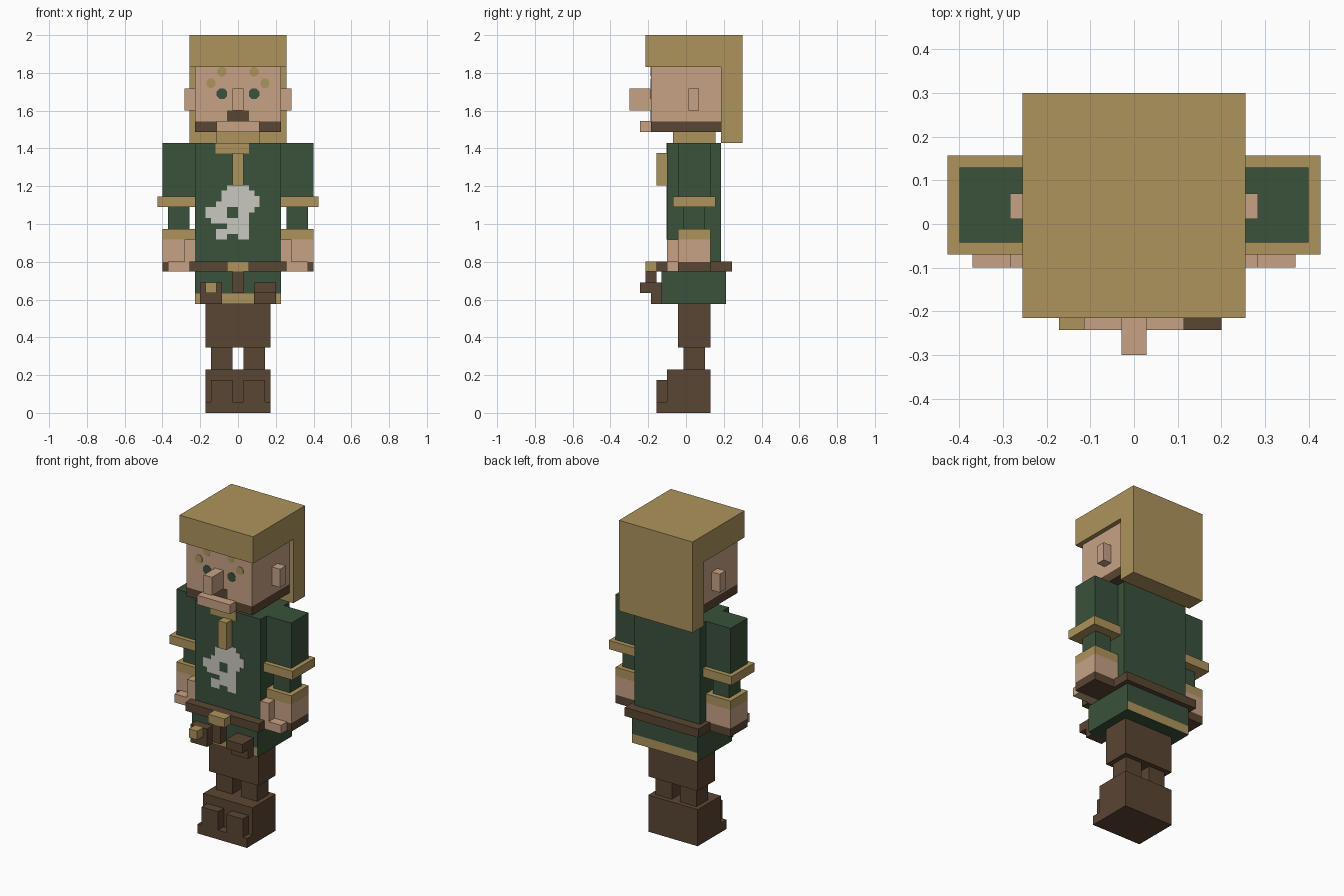
import bpy, bmesh, math
from mathutils import Matrix, Vector

old = bpy.data.objects.get("Cube")
if old:
    bpy.data.objects.remove(old, do_unlink=True)


# Flat colours, given as sRGB and stored linear
def material(name, rgb):
    lin = [((c / 255 + 0.055) / 1.055) ** 2.4 for c in rgb] + [1.0]
    m = bpy.data.materials.new(name)
    m.use_nodes = True
    m.diffuse_color = lin
    bsdf = m.node_tree.nodes["Principled BSDF"]
    bsdf.inputs["Base Color"].default_value = lin
    bsdf.inputs["Roughness"].default_value = 0.9
    return m


GOLD = material("straw gold", (174, 148, 92))
SKIN = material("skin", (199, 162, 133))
GREEN = material("forest green", (58, 82, 59))
BROWN = material("dark brown", (90, 70, 51))
WHITE = material("pale grey", (201, 201, 191))


def finish(name, bm, mats):
    me = bpy.data.meshes.new(name)
    bm.to_mesh(me)
    bm.free()
    for m in mats:
        me.materials.append(m)
    ob = bpy.data.objects.new(name, me)
    bpy.context.scene.collection.objects.link(ob)
    return ob


def add_box(bm, x, y, z):
    size = Vector((x[1] - x[0], y[1] - y[0], z[1] - z[0]))
    mid = Vector((sum(x) / 2, sum(y) / 2, sum(z) / 2))
    bmesh.ops.create_cube(bm, size=1, matrix=Matrix.Translation(mid) @ Matrix.Diagonal(size).to_4x4())


# Box between ranges; bands = [(height, material below it)], highest first
def box(name, x, y, z, mat, bands=(), front_back_only=False):
    bm = bmesh.new()
    add_box(bm, x, y, z)
    for h, _ in bands:
        bmesh.ops.bisect_plane(bm, geom=bm.verts[:] + bm.edges[:] + bm.faces[:],
                               plane_co=(0, 0, h), plane_no=(0, 0, 1))
    bm.normal_update()
    for f in bm.faces:
        if front_back_only and abs(f.normal.y) < 0.5:
            continue
        for i, (h, _) in enumerate(bands):
            if f.calc_center_median().z < h:
                f.material_index = i + 1
    return finish(name, bm, [mat] + [m for _, m in bands])


def sym(name, w, y, z, mat, **kw):
    return box(name, (-w, w), y, z, mat, **kw)


def pair(name, x, y, z, mat, **kw):
    box("left_" + name, x, y, z, mat, **kw)
    box("right_" + name, (-x[1], -x[0]), y, z, mat, **kw)


# Thin eight-sided disc pair on the face
def dots(name, x, z, r, mat):
    for side, s in (("left_", 1), ("right_", -1)):
        bm = bmesh.new()
        rot = Matrix.Rotation(math.pi / 2, 4, 'X') @ Matrix.Rotation(math.pi / 8, 4, 'Z')
        bmesh.ops.create_cone(bm, cap_ends=True, segments=8, radius1=r, radius2=r, depth=0.006,
                              matrix=Matrix.Translation((s * x, -0.185, z)) @ rot)
        finish(side + name, bm, [mat])


# Hair
sym("hair_cap", 0.256, (-0.215, 0.30), (1.832, 2.0), GOLD)
sym("hair_back", 0.256, (0.185, 0.30), (1.43, 1.832), GOLD)

# Head and face
sym("head", 0.228, (-0.185, 0.185), (1.487, 1.832), SKIN, bands=[(1.543, BROWN)])
sym("nose", 0.029, (-0.30, -0.185), (1.602, 1.717), SKIN)
sym("lower_lip", 0.115, (-0.243, -0.185), (1.487, 1.545), SKIN)
sym("moustache", 0.058, (-0.188, -0.185), (1.545, 1.602), BROWN)
pair("ear", (0.228, 0.284), (0.012, 0.07), (1.602, 1.717), SKIN)
dots("eye", 0.085, 1.69, 0.03, GREEN)
dots("inner_brow", 0.085, 1.806, 0.027, GOLD)
dots("outer_brow", 0.143, 1.745, 0.027, GOLD)
sym("neck", 0.115, (-0.07, 0.155), (1.43, 1.487), GOLD)

# Torso, collar and lacing
sym("torso", 0.228, (-0.10, 0.185), (0.76, 1.43), GREEN)
box("collar", (-0.118, 0.058), (-0.103, -0.10), (1.374, 1.43), GOLD)
sym("lacing", 0.029, (-0.157, -0.10), (1.205, 1.375), GOLD)

# Chest emblem, cut from runs of square cells
ROWS = ["....XXXX..",
        "...XXXXXX.",
        "...XXXXXXX",
        "..XXXXXXXX",
        "XXXX..XXX.",
        "XXXX..XX..",
        ".XXXXXXX..",
        "....XXXX..",
        "..XXXXXX..",
        "..XX..XX.."]
CELL = 0.0288
bm = bmesh.new()
for r, row in enumerate(ROWS):
    top = 1.205 - r * CELL
    c = 0
    while c < len(row):
        end = c
        while end < len(row) and row[end] == "X":
            end += 1
        if end > c:
            add_box(bm, (-0.173 + c * CELL, -0.173 + end * CELL), (-0.103, -0.10), (top - CELL, top))
        c = max(end, c + 1)
finish("chest_emblem", bm, [WHITE])

# Arms and hands
pair("sleeve", (0.228, 0.40), (-0.042, 0.129), (1.14, 1.43), GREEN)
pair("sleeve_trim", (0.215, 0.427), (-0.07, 0.157), (1.09, 1.145), GOLD)
pair("forearm", (0.257, 0.37), (-0.014, 0.10), (0.97, 1.09), GREEN)
pair("hand", (0.228, 0.40), (-0.042, 0.129), (0.748, 0.973), GOLD,
     bands=[(0.917, SKIN), (0.80, BROWN)])
pair("thumb", (0.228, 0.284), (-0.10, -0.042), (0.748, 0.917), SKIN)
pair("fingers", (0.284, 0.37), (-0.10, -0.042), (0.748, 0.802), SKIN)

# Belt, buckle and pouches
sym("belt", 0.256, (-0.157, 0.243), (0.748, 0.802), BROWN)
sym("buckle", 0.058, (-0.215, -0.157), (0.748, 0.802), GOLD)
sym("belt_tail", 0.029, (-0.215, -0.157), (0.635, 0.748), BROWN)
pair("pouch", (0.085, 0.20), (-0.186, -0.13), (0.577, 0.69), BROWN)
box("left_pouch_flap", (0.085, 0.20), (-0.243, -0.186), (0.635, 0.69), BROWN)
box("right_pouch_clasp", (-0.172, -0.114), (-0.243, -0.186), (0.635, 0.69), GOLD)

# Tunic skirt with a hem on front and back
sym("tunic_skirt", 0.228, (-0.13, 0.213), (0.577, 0.75), GREEN,
    bands=[(0.633, GOLD)], front_back_only=True)

# Legs and boots
sym("breeches", 0.172, (-0.042, 0.129), (0.347, 0.577), BROWN)
pair("shin", (0.029, 0.143), (-0.014, 0.10), (0.23, 0.347), BROWN)
sym("boots", 0.172, (-0.10, 0.129), (0.0, 0.23), BROWN)
sym("boot_sole", 0.172, (-0.157, -0.10), (0.0, 0.058), BROWN)
pair("boot_toe", (0.029, 0.143), (-0.157, -0.10), (0.058, 0.174), BROWN)
